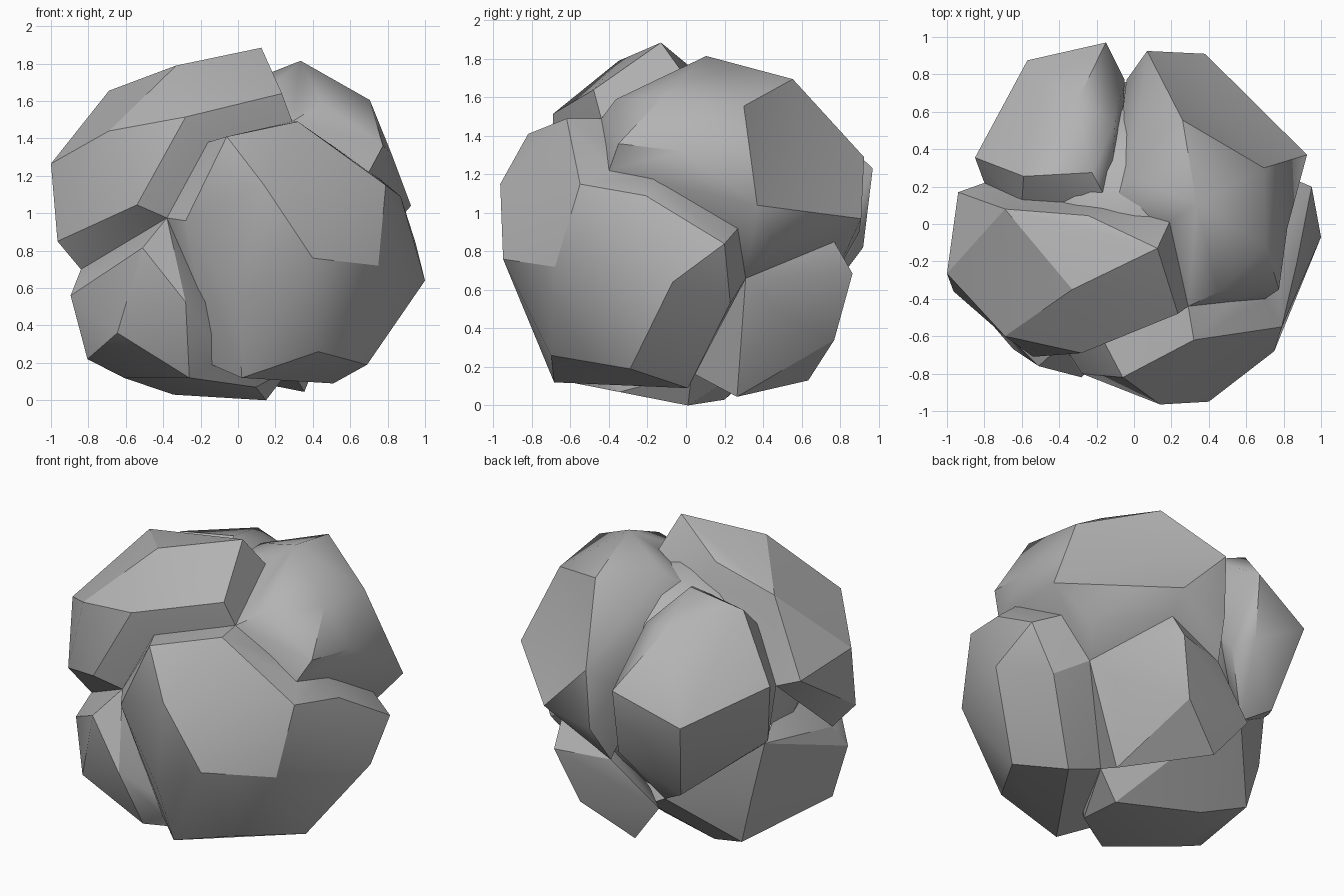
import bpy, bmesh, math
from mathutils import Vector

CENTRE = Vector((0, 0, 0.95))

stone = bpy.data.materials.new("stone grey")
stone.diffuse_color = (0.45, 0.45, 0.45, 1)


def finish(bm, name, angle=28):
    bmesh.ops.recalc_face_normals(bm, faces=bm.faces[:])
    me = bpy.data.meshes.new(name)
    bm.to_mesh(me)
    bm.free()
    ob = bpy.data.objects.new(name, me)
    me.materials.append(stone)
    bpy.context.collection.objects.link(ob)
    bpy.ops.object.select_all(action='DESELECT')
    ob.select_set(True)
    bpy.context.view_layer.objects.active = ob
    bpy.ops.object.shade_smooth_by_angle(angle=math.radians(angle))


def chunk(name, outer, rim=(), dents=(), angle=28):
    """Convex rock plate; rim points lie at the bottom of the cracks."""
    bm = bmesh.new()
    verts = [bm.verts.new(p) for p in list(outer) + list(rim)]
    for p in outer:
        bm.verts.new(CENTRE + (Vector(p) - CENTRE) * 0.7)
    bmesh.ops.convex_hull(bm, input=bm.verts[:])
    for point, loop in dents:  # sink the surface inside a loop to one point
        ring = {verts[i] for i in loop}
        cut = [f for f in bm.faces if all(v in ring for v in f.verts)]
        edges = [e for e in {e for f in cut for e in f.edges}
                 if sum(g in cut for g in e.link_faces) == 1]
        bmesh.ops.delete(bm, geom=cut, context='FACES_ONLY')
        low = bm.verts.new(point)
        for e in edges:
            bm.faces.new((*e.verts, low))
    bmesh.ops.delete(bm, geom=[e for e in bm.edges if not e.link_faces],
                     context='EDGES')
    bmesh.ops.delete(bm, geom=[v for v in bm.verts if not v.link_faces],
                     context='VERTS')
    finish(bm, name, angle)


# Crack bottoms shared by neighbouring plates
FRONT_LEFT = (-0.38, -0.64, 0.975)
FRONT_TOP = [(-0.16, -0.63, 1.38), (0.29, -0.44, 1.49)]
FRONT_LOW = [(-0.13, -0.64, 0.525), (-0.14, -0.57, 0.19)]
RIGHT = [(0.70, -0.40, 1.22), (0.75, -0.16, 1.19), (0.78, 0.27, 0.92)]
RIGHT_LOW = (0.60, 0.31, 0.66)
BACK_RIGHT = (0.35, 0.77, 0.85)
BACK = (0.0, 0.77, 0.67)
BACK_LOW = (-0.29, 0.63, 0.44)
LEFT = (-0.76, 0.28, 0.79)
LEFT_TOP = [(-0.80, 0.22, 1.15), (-0.60, 0.11, 1.45)]
TOP = [(-0.13, 0.10, 1.57), (0.19, 0.01, 1.69)]
UNDER = (0.28, 0.03, 0.17)

# Core that closes the bottoms of the cracks
bm = bmesh.new()
bmesh.ops.create_icosphere(bm, subdivisions=2, radius=0.73)
for v in bm.verts:
    v.co += CENTRE
finish(bm, "core")

# Large front right plate
chunk("front_plate",
      [(-0.06, -0.82, 1.41), (0.32, -0.62, 1.49), (0.79, -0.55, 1.15),
       (0.87, -0.21, 1.09), (1.0, -0.07, 0.64), (0.95, 0.2, 0.84),
       (0.69, -0.29, 0.19), (0.51, 0.01, 0.09), (0.43, -0.70, 0.26),
       (0.02, -0.685, 0.12), (0.40, -0.95, 0.76), (0.75, -0.68, 0.72),
       (0.14, -0.965, 1.15), (0.0, -0.83, 0.52), (0.81, 0.23, 0.53),
       (-0.28, -0.80, 0.96)],
      [FRONT_LEFT, RIGHT_LOW, UNDER] + FRONT_TOP + FRONT_LOW + RIGHT)

# Top left plate
chunk("top_left_plate",
      [(-1, -0.265, 1.265), (-0.69, 0.08, 1.655), (-0.33, -0.35, 1.79),
       (0.125, -0.13, 1.885), (0.235, -0.48, 1.64), (-0.28, -0.69, 1.515),
       (-0.69, -0.6, 1.44), (-0.965, -0.36, 0.85), (-0.54, -0.71, 1.045),
       (-0.94, 0.17, 1.2), (-0.245, 0.045, 1.74)],
      [(-0.84, -0.3, 0.70), FRONT_LEFT] + LEFT_TOP + FRONT_TOP + TOP)

# Top right plate, with a hollow on its back corner and a notch on its side
chunk("top_right_plate",
      [(0.335, 0.105, 1.815), (0.26, 0.555, 1.695), (0.07, 0.925, 1.29),
       (0.38, 0.91, 0.97), (0.925, 0.37, 1.04), (0.695, 0.30, 1.555),
       (0.705, -0.12, 1.605), (0.775, -0.35, 1.36), (0.45, -0.365, 1.59),
       (0.06, 0.90, 0.90)],
      RIGHT + [(0.71, 0.465, 0.83), FRONT_TOP[1], (-0.01, 0.25, 1.68),
               (-0.07, 0.5, 1.38), (-0.04, 0.77, 1.15), BACK, BACK_RIGHT,
               RIGHT_LOW] + TOP,
      dents=[((0.43, 0.59, 1.29), (1, 2, 3, 4, 5)),
             ((0.82, -0.02, 1.32), (4, 5, 6, 7, 10, 11, 12, 13))], angle=40)

# Back left plate
chunk("back_left_plate",
      [(-0.225, 0.275, 1.66), (-0.59, 0.255, 1.60), (-0.31, 0.645, 1.55),
       (-0.85, 0.355, 1.21), (-0.57, 0.875, 1.06), (-0.15, 0.97, 1.23),
       (-0.46, 0.71, 0.54), (-0.16, 0.92, 0.82), (-0.79, 0.29, 0.82),
       (-0.10, 0.55, 1.50)],
      [TOP[0], (-0.05, 0.77, 1.2), LEFT, BACK_LOW, (-0.08, 0.8, 0.78)]
      + LEFT_TOP, angle=40)

# Bottom left plate
chunk("bottom_left_plate",
      [(-0.51, -0.76, 0.815), (-0.28, -0.82, 0.525), (-0.26, -0.60, 0.12),
       (-0.645, -0.67, 0.36), (-0.895, -0.38, 0.56), (-0.805, -0.35, 0.22),
       (-0.61, -0.3, 0.12), (0.15, 0.01, 0.0), (0.095, -0.345, 0.07),
       (-0.69, 0.32, 0.42), (-0.61, 0.30, 0.12), (-0.345, 0.20, 0.03)],
      [FRONT_LEFT, UNDER, LEFT, BACK_LOW, (-0.06, 0.45, 0.28),
       (-0.84, -0.3, 0.70)] + FRONT_LOW)

# Bottom back right plate
chunk("bottom_back_plate",
      [(0.34, 0.865, 0.685), (0.52, 0.45, 0.50), (0.22, 0.77, 0.34),
       (-0.08, 0.635, 0.13), (0.355, 0.265, 0.045)],
      [BACK_RIGHT, RIGHT_LOW, UNDER, (-0.29, 0.69, 0.40), BACK])
